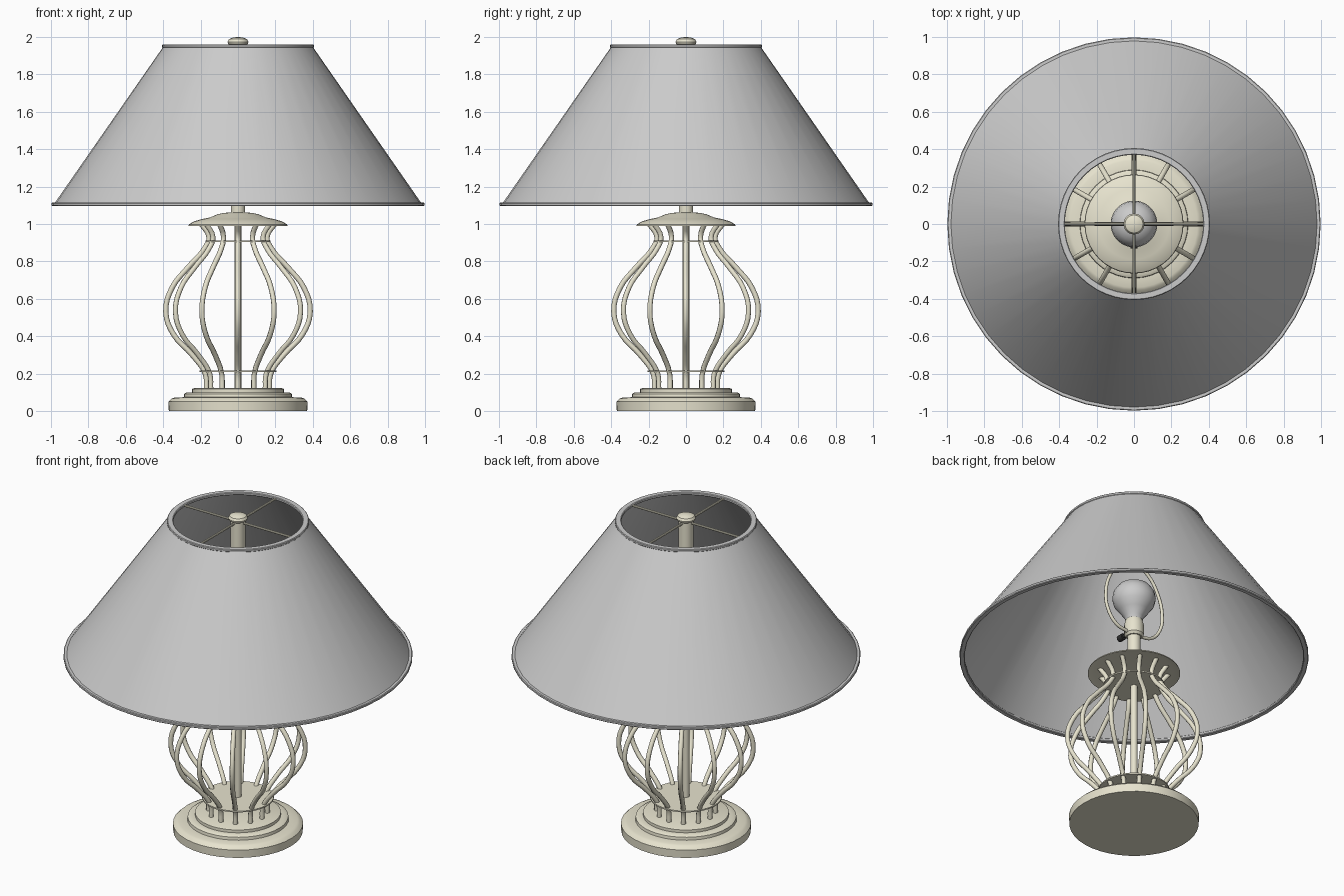
import bpy, math
from mathutils import Vector

if "Cube" in bpy.data.objects:
    bpy.data.objects.remove(bpy.data.objects["Cube"])


def material(name, rgb):
    m = bpy.data.materials.new(name)
    m.diffuse_color = (*rgb, 1)
    m.use_nodes = True
    m.node_tree.nodes["Principled BSDF"].inputs["Base Color"].default_value = m.diffuse_color
    return m


CREAM = material("cream_metal", (0.80, 0.77, 0.62))
BLACK = material("black_plastic", (0.03, 0.03, 0.03))


def finish(ob, mat, angle=35):
    if mat:
        ob.data.materials.append(mat)
    bpy.ops.object.select_all(action='DESELECT')
    ob.select_set(True)
    bpy.context.view_layer.objects.active = ob
    bpy.ops.object.shade_smooth_by_angle(angle=math.radians(angle))
    return ob


def lathe(name, profile, mat=None, segments=40, closed=False):
    """Revolve (radius, z) points, listed upward on the outside, round z."""
    verts, rings = [], []
    for r, z in profile:
        n = 1 if r == 0 else segments
        rings.append(range(len(verts), len(verts) + n))
        verts += [(r * math.cos(math.tau * i / n), r * math.sin(math.tau * i / n), z)
                  for i in range(n)]
    faces = []
    pairs = list(zip(rings, rings[1:] + rings[:1]))
    for a, b in pairs if closed else pairs[:-1]:
        for i in range(segments):
            j = (i + 1) % segments
            if len(a) == 1:
                faces.append((a[0], b[j], b[i]))
            elif len(b) == 1:
                faces.append((a[i], a[j], b[0]))
            else:
                faces.append((a[i], a[j], b[j], b[i]))
    me = bpy.data.meshes.new(name)
    me.from_pydata(verts, [], faces)
    ob = bpy.data.objects.new(name, me)
    bpy.context.collection.objects.link(ob)
    return finish(ob, mat)


def rod(name, a, b, radius, mat=CREAM, sides=12):
    a, b = Vector(a), Vector(b)
    bpy.ops.mesh.primitive_cylinder_add(vertices=sides, radius=radius,
                                        depth=(b - a).length, location=(a + b) / 2)
    ob = bpy.context.object
    ob.name = name
    ob.rotation_euler = (b - a).to_track_quat('Z', 'Y').to_euler()
    return finish(ob, mat)


def wire(name, points, radius, mat=CREAM):
    """Smooth round wire through the points, converted to a mesh."""
    cu = bpy.data.curves.new(name, 'CURVE')
    cu.dimensions = '3D'
    cu.bevel_depth = radius
    cu.bevel_resolution = 2
    cu.resolution_u = 4
    cu.use_fill_caps = True
    sp = cu.splines.new('BEZIER')
    sp.bezier_points.add(len(points) - 1)
    for p, co in zip(sp.bezier_points, points):
        p.co = co
        p.handle_left_type = p.handle_right_type = 'AUTO'
    ob = bpy.data.objects.new(name, cu)
    bpy.context.collection.objects.link(ob)
    bpy.ops.object.select_all(action='DESELECT')
    ob.select_set(True)
    bpy.context.view_layer.objects.active = ob
    bpy.ops.object.convert(target='MESH')
    return finish(bpy.context.object, mat, 60)


# Stepped base
lathe("base", [(0, 0), (0.37, 0), (0.372, 0.05), (0.355, 0.066), (0.34, 0.072),
               (0.29, 0.074), (0.288, 0.092), (0.275, 0.1), (0.245, 0.1),
               (0.245, 0.118), (0.235, 0.122), (0, 0.122)], CREAM)

# Cage of twelve bowed ribs
rib = [(0.168, 0.115), (0.175, 0.2), (0.245, 0.3), (0.345, 0.41), (0.386, 0.53),
       (0.352, 0.66), (0.265, 0.77), (0.178, 0.87), (0.155, 0.93), (0.2, 1.005)]
source = wire("cage_rib", [(r, 0, z) for r, z in rib], 0.014)
for k in range(1, 12):
    ob = source.copy()
    ob.rotation_euler.z = math.tau * k / 12
    bpy.context.collection.objects.link(ob)

# Thin plates tying the ribs together, and the centre rod
for name, r, z in (("lower_plate", 0.205, 0.214), ("upper_plate", 0.175, 0.909)):
    lathe(name, [(0, z - .004), (r, z - .004), (r, z + .004), (0, z + .004)], CREAM)
rod("centre_rod", (0, 0, 0.12), (0, 0, 1.0), 0.02)

# Cap over the cage
lathe("cage_cap", [(0, 0.998), (0.225, 0.998), (0.265, 0.99), (0.262, 0.998), (0.235, 1.014),
                   (0.19, 1.027), (0.15, 1.035), (0.11, 1.052), (0.07, 1.06),
                   (0, 1.062)], CREAM)

# Neck and bulb socket
rod("neck", (0, 0, 1.05), (0, 0, 1.25), 0.038, sides=24)
lathe("socket", [(0, 1.23), (0.045, 1.23), (0.056, 1.245), (0.056, 1.31),
                 (0.048, 1.34), (0, 1.34)], CREAM, 24)

# Switch on the socket
rod("switch_stem", (0, -0.04, 1.275), (0, -0.1, 1.275), 0.01, BLACK)
rod("switch_knob", (0, -0.09, 1.275), (0, -0.13, 1.275), 0.02, BLACK)

# Bulb
lathe("bulb", [(0, 1.33), (0.046, 1.33), (0.055, 1.36), (0.085, 1.4), (0.115, 1.44),
               (0.125, 1.48), (0.118, 1.52), (0.09, 1.56), (0.05, 1.582),
               (0, 1.59)], None, 24)

# Harp around the bulb
side = [(0.045, 1.25), (0.13, 1.27), (0.195, 1.35), (0.21, 1.45), (0.18, 1.57), (0.1, 1.68)]
wire("harp", [(-x, 0, z) for x, z in side] + [(0, 0, 1.72)]
     + [(x, 0, z) for x, z in reversed(side)], 0.01)

# Stem, finial and four spider arms
rod("finial_stem", (0, 0, 1.71), (0, 0, 1.96), 0.042, sides=24)
lathe("finial", [(0, 1.952), (0.035, 1.952), (0.053, 1.963), (0.056, 1.974),
                 (0.048, 1.988), (0.028, 1.997), (0, 2.0)], CREAM, 24)
for k in range(4):
    a = math.tau * k / 4
    rod("spider_arm", (0, 0, 1.95), (0.38 * math.cos(a), 0.38 * math.sin(a), 1.95),
        0.007, sides=8)

# Lampshade with trimmed rims
lathe("lampshade", [(0.98, 1.105), (0.985, 1.105), (0.398, 1.95), (0.392, 1.95)],
      None, 48, closed=True)
for name, r0, r1, z0, z1 in (("shade_top_rim", 0.37, 0.406, 1.942, 1.96),
                             ("shade_bottom_rim", 0.968, 0.998, 1.096, 1.114)):
    b = 0.004
    lathe(name, [(r0 + b, z0), (r1 - b, z0), (r1, z0 + b), (r1, z1 - b), (r1 - b, z1),
                 (r0 + b, z1), (r0, z1 - b), (r0, z0 + b)], None, 48, closed=True)
